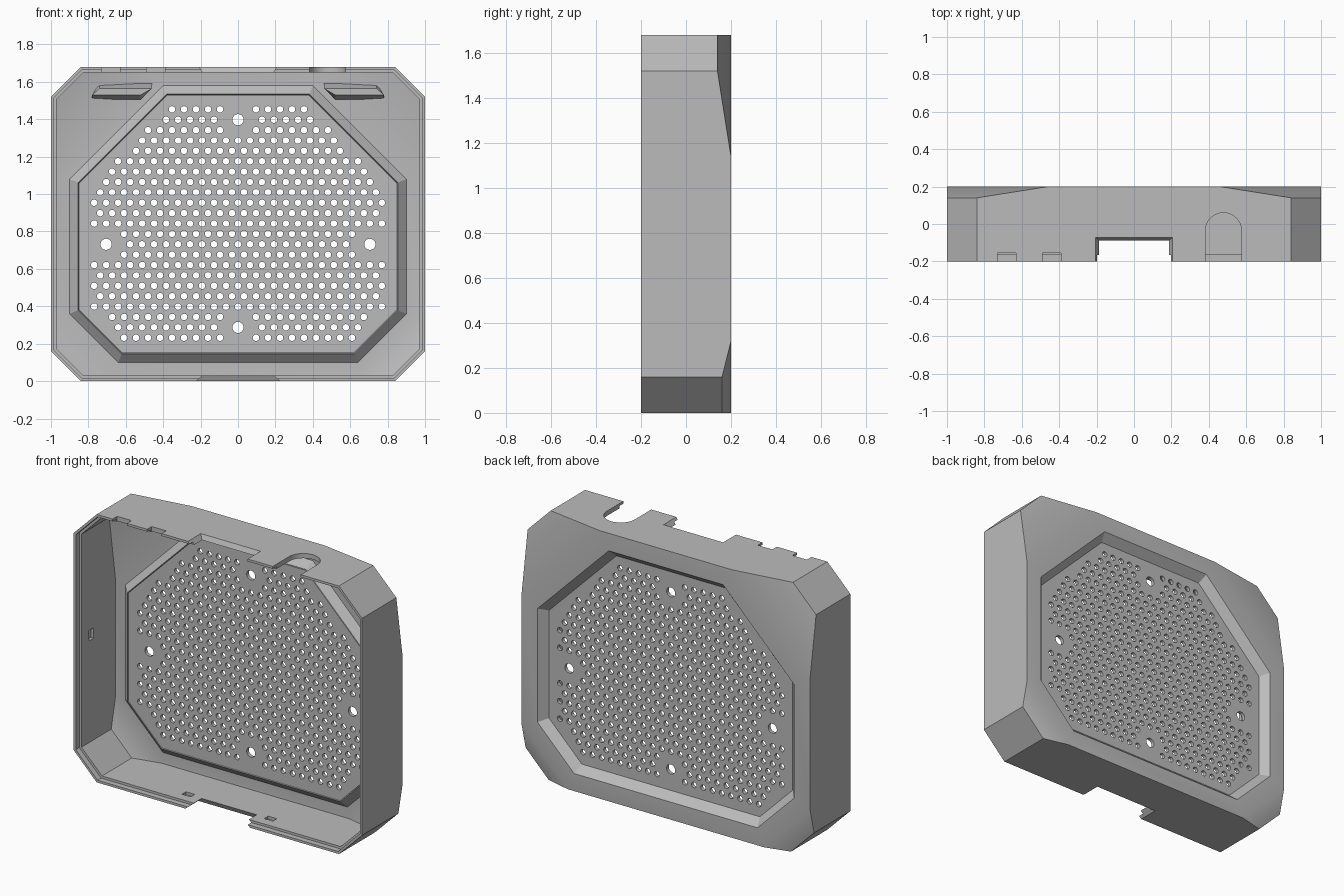
import bpy, bmesh, math
from mathutils import Vector

cube = bpy.data.objects.get("Cube")
if cube:
    bpy.data.objects.remove(cube, do_unlink=True)

GREY = 0.5
mat = bpy.data.materials.new("grey plastic")
mat.use_nodes = True
mat.diffuse_color = (GREY, GREY, GREY, 1)
mat.node_tree.nodes["Principled BSDF"].inputs["Base Color"].default_value = (GREY, GREY, GREY, 1)


def finish(name, bm):
    bmesh.ops.recalc_face_normals(bm, faces=bm.faces[:])
    me = bpy.data.meshes.new(name)
    bm.to_mesh(me)
    bm.free()
    me.materials.append(mat)
    ob = bpy.data.objects.new(name, me)
    bpy.context.collection.objects.link(ob)
    return ob


def activate(ob):
    bpy.ops.object.select_all(action='DESELECT')
    ob.select_set(True)
    bpy.context.view_layer.objects.active = ob


def hull(name, points):
    """Convex solid around the points."""
    bm = bmesh.new()
    for p in points:
        bm.verts.new(p)
    res = bmesh.ops.convex_hull(bm, input=bm.verts[:])
    junk = {g for g in res["geom_interior"] + res["geom_unused"] if isinstance(g, bmesh.types.BMVert)}
    bmesh.ops.delete(bm, geom=list(junk), context='VERTS')
    bmesh.ops.dissolve_limit(bm, angle_limit=0.01, verts=bm.verts[:], edges=bm.edges[:])
    return finish(name, bm)


def box(name, x, y, z):
    return hull(name, [(a, b, c) for a in x for b in y for c in z])


def octagon(w, lo, hi, top, bottom, d=0.0):
    """Chamfered rectangle in x, z, inset by d."""
    k = d * (2 - math.sqrt(2))
    w, lo, hi, top, bottom = w - d, lo + d, hi - d, top - k, bottom - k
    half = [(w - bottom, lo), (w, lo + bottom), (w, hi - top), (w - top, hi)]
    return half + [(-x, z) for x, z in reversed(half)]


def outline(d):
    return octagon(1, 0, 1.68, 0.16, 0.16, d)


def rim(d):
    return octagon(0.9, 0.1, 1.58, 0.5, 0.26, d)


def prism(name, profile, y0, y1):
    return hull(name, [(x, y, z) for x, z in profile for y in (y0, y1)])


def body(name, d, front):
    """Outer form with the back corners sloped off."""
    pts = [(x, front, z) for x, z in outline(d)]
    for x, z in outline(d):
        pts.append((x, (0.14 if z > 0.8 else 0.16) - d, z))
    w, lo, hi, back = 1 - d, d, 1.68 - d, 0.2 - d
    for s in (-1, 1):
        pts += [(s * (w - 0.54), back, hi), (s * w, back, hi - 0.54),
                (s * (w - 0.32), back, lo), (s * w, back, lo + 0.32)]
    return hull(name, pts)


def cut(target, cutter):
    cutter.hide_render = True
    mod = target.modifiers.new("cut", 'BOOLEAN')
    mod.operation, mod.solver, mod.object = 'DIFFERENCE', 'EXACT', cutter
    activate(target)
    bpy.ops.object.modifier_apply(modifier=mod.name)
    bpy.data.objects.remove(cutter, do_unlink=True)


# Hollow shell with a stepped front lip and an opening in the back
shell = body("shell", 0, -0.2)
cut(shell, body("cavity", 0.03, -0.3))
cut(shell, prism("lip_step", outline(0.015), -0.3, -0.165))
cut(shell, prism("back_opening", rim(0.01), 0.05, 0.3))


# Tapered notches in the top and bottom walls
def notch(name, outer_z, inner_z, wide):
    return hull(name, [(s * w, y, z) for s in (-1, 1) for w, back, z in
                       ((wide, -0.07, outer_z), (0.185, -0.09, inner_z)) for y in (-0.3, back)])


cut(shell, notch("top_notch", 1.685, 1.645, 0.21))
cut(shell, notch("bottom_notch", -0.005, 0.035, 0.23))

# Two small top notches and the arched cable slot
for x in (-0.68, -0.44):
    cut(shell, box("small_notch", (x - 0.05, x + 0.05), (-0.3, -0.155), (1.6, 1.75)))
arch = [(0.478 + 0.097 * math.cos(a), -0.037 + 0.097 * math.sin(a))
        for a in [math.pi * i / 16 for i in range(17)]]
arch += [(0.381, -0.3), (0.575, -0.3)]
cut(shell, hull("cable_slot", [(x, y, z) for x, y in arch for z in (1.6, 1.75)]))

# Blind clip pockets in the bottom and side walls
for s in (-1, 1):
    cut(shell, box("bottom_pocket", (s * 0.285 - 0.03, s * 0.285 + 0.03), (-0.105, -0.065), (0.012, 0.06)))
    cut(shell, box("side_pocket", (s * 0.94, s * 0.988), (-0.09, -0.045), (0.81, 0.875)))
activate(shell)
bpy.ops.object.shade_smooth_by_angle(angle=math.radians(25))

# Sloped frame around the recessed panel
bm = bmesh.new()
loops = [[bm.verts.new((x, y, z)) for x, z in rim(d)]
         for d, y in ((0.01, 0.2), (0.055, 0.15), (0.045, 0.128), (0, 0.17))]
for i in range(4):
    a, b = loops[i], loops[(i + 1) % 4]
    for j in range(8):
        k = (j + 1) % 8
        bm.faces.new((a[j], a[k], b[k], b[j]))
finish("recess_frame", bm)

# Perforated panel: filled outline with a staggered field of holes
curve = bpy.data.curves.new("grille_panel", 'CURVE')
curve.dimensions, curve.fill_mode, curve.extrude = '2D', 'BOTH', 0.011


def spline(points):
    sp = curve.splines.new('POLY')
    sp.points.add(len(points) - 1)
    for p, (x, z) in zip(sp.points, points):
        p.co = (x, z, 0, 1)
    sp.use_cyclic_u = True


def circle(x, z, r, n):
    spline([(x + r * math.cos(math.tau * i / n), z + r * math.sin(math.tau * i / n)) for i in range(n)])


STEP, ROW, TOP = 0.0641, 0.0555, 1.453
mounts = [(0, TOP - ROW), (0, TOP - 21 * ROW), (-11 * STEP, TOP - 13 * ROW), (11 * STEP, TOP - 13 * ROW)]
spline(rim(0.05))
for x, z in mounts:
    circle(x, z, 0.03, 20)
for row in range(23):
    z = TOP - row * ROW
    for col in range(-13, 14):
        x = (col + (0.5 if row % 2 == 0 else 0)) * STEP
        inside = abs(x) < 0.78 and abs(x) + z < 1.83 and abs(x) - z < 0.38
        clear = all(math.hypot(x - mx, z - mz) > 0.07 for mx, mz in mounts)
        if inside and clear:
            circle(x, z, 0.0175, 12)
panel = bpy.data.objects.new("grille_panel", curve)
bpy.context.collection.objects.link(panel)
panel.rotation_euler.x = math.pi / 2
panel.location.y = 0.139
curve.materials.append(mat)
activate(panel)
bpy.ops.object.convert(target='MESH')

# Tapered ribs inside the upper corners
for side, s in (("left", 1), ("right", -1)):
    pts = []
    for x0, x1, y, z in ((0.46, 0.74, 0.16, 1.59), (0.46, 0.74, 0.09, 1.565),
                         (0.52, 0.78, 0.09, 1.53), (0.52, 0.78, 0.16, 1.505)):
        pts += [(s * x0, y, z), (s * x1, y, z)]
    hull(side + "_corner_rib", pts)
